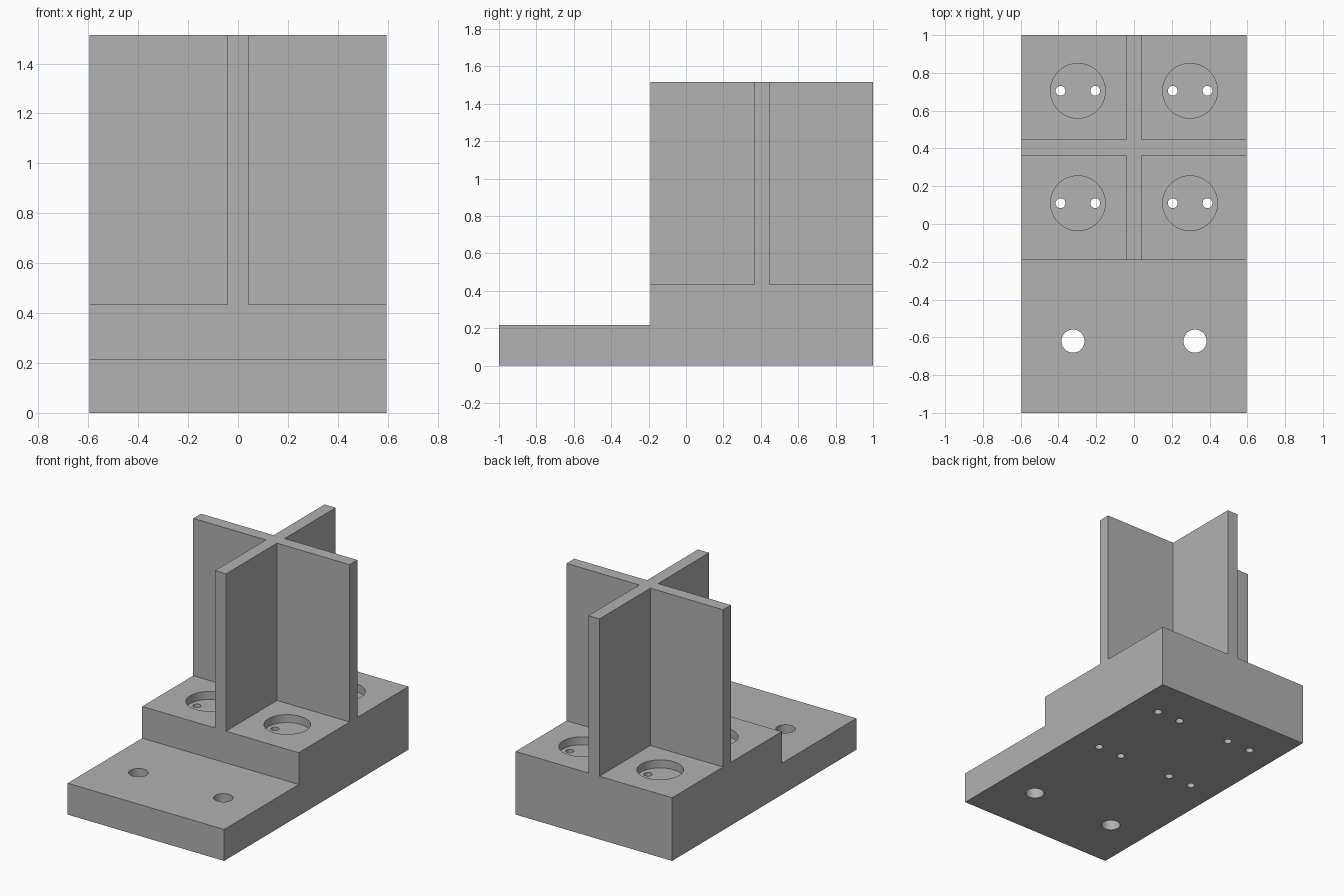
import bpy
import bmesh

cube = bpy.data.objects.get("Cube")
if cube:
    bpy.data.objects.remove(cube, do_unlink=True)

W = 0.595                      # half width
STEP_Y, BACK_Y = -0.19, 1.0
FOOT_Z, BASE_Z, TOP_Z = 0.216, 0.434, 1.515
RIB, RIB_Y = 0.042, 0.405      # rib half thickness, cross centre

grey = bpy.data.materials.new("plain grey")
grey.use_nodes = True
grey.diffuse_color = (0.445, 0.445, 0.445, 1)
grey.node_tree.nodes["Principled BSDF"].inputs["Base Color"].default_value = grey.diffuse_color


def make_object(name, bm):
    bmesh.ops.recalc_face_normals(bm, faces=bm.faces)
    mesh = bpy.data.meshes.new(name)
    bm.to_mesh(mesh)
    bm.free()
    mesh.materials.append(grey)
    obj = bpy.data.objects.new(name, mesh)
    bpy.context.collection.objects.link(obj)
    return obj


def prism(name, points, offset):
    """Extrude a flat outline along an offset."""
    bm = bmesh.new()
    face = bm.faces.new([bm.verts.new(p) for p in points])
    moved = bmesh.ops.extrude_face_region(bm, geom=[face])["geom"]
    verts = [g for g in moved if isinstance(g, bmesh.types.BMVert)]
    bmesh.ops.translate(bm, verts=verts, vec=offset)
    return make_object(name, bm)


def drills(name, centres, radius, z0, z1):
    """Vertical cylinders gathered in one cutter."""
    bm = bmesh.new()
    for x, y in centres:
        made = bmesh.ops.create_cone(bm, cap_ends=True, segments=64, radius1=radius,
                                     radius2=radius, depth=z1 - z0)
        bmesh.ops.translate(bm, verts=made["verts"], vec=(x, y, (z0 + z1) / 2))
    obj = make_object(name, bm)
    obj.hide_render = True
    return obj


def combine(target, other, operation):
    """Apply a boolean, then discard the helper."""
    bpy.context.view_layer.objects.active = target
    mod = target.modifiers.new(operation.lower(), 'BOOLEAN')
    mod.operation, mod.object, mod.solver = operation, other, 'EXACT'
    bpy.ops.object.modifier_apply(modifier=mod.name)
    bpy.data.objects.remove(other, do_unlink=True)


# Stepped base, extruded across the width
steps = [(-1, 0), (BACK_Y, 0), (BACK_Y, BASE_Z), (STEP_Y, BASE_Z), (STEP_Y, FOOT_Z), (-1, FOOT_Z)]
bracket = prism("stepped_base_with_cross", [(-W, y, z) for y, z in steps], (2 * W, 0, 0))

# Upright cross of ribs
a, b = RIB_Y - RIB, RIB_Y + RIB
half = [(RIB, STEP_Y), (RIB, a), (W, a), (W, b), (RIB, b), (RIB, BACK_Y)]
outline = half + [(-x, y) for x, y in reversed(half)]
cross = prism("cross_ribs", [(x, y, BASE_Z) for x, y in outline], (0, 0, TOP_Z - BASE_Z))
combine(bracket, cross, 'UNION')

# Round pockets, pin holes and mounting holes
pockets = [(x, y) for x in (-0.297, 0.297) for y in (0.11, 0.705)]
pins = [(x + d, y) for x, y in pockets for d in (-0.092, 0.092)]
mounts = [(-0.323, -0.62), (0.323, -0.62)]
combine(bracket, drills("pocket_cutter", pockets, 0.145, BASE_Z - 0.055, BASE_Z + 0.1), 'DIFFERENCE')
combine(bracket, drills("pin_cutter", pins, 0.026, -0.1, BASE_Z + 0.1), 'DIFFERENCE')
combine(bracket, drills("mount_cutter", mounts, 0.061, -0.1, BASE_Z), 'DIFFERENCE')

# Smooth hole walls, crisp edges
bpy.ops.object.select_all(action='DESELECT')
bracket.select_set(True)
bpy.context.view_layer.objects.active = bracket
bpy.ops.object.shade_smooth_by_angle(angle=0.5)
